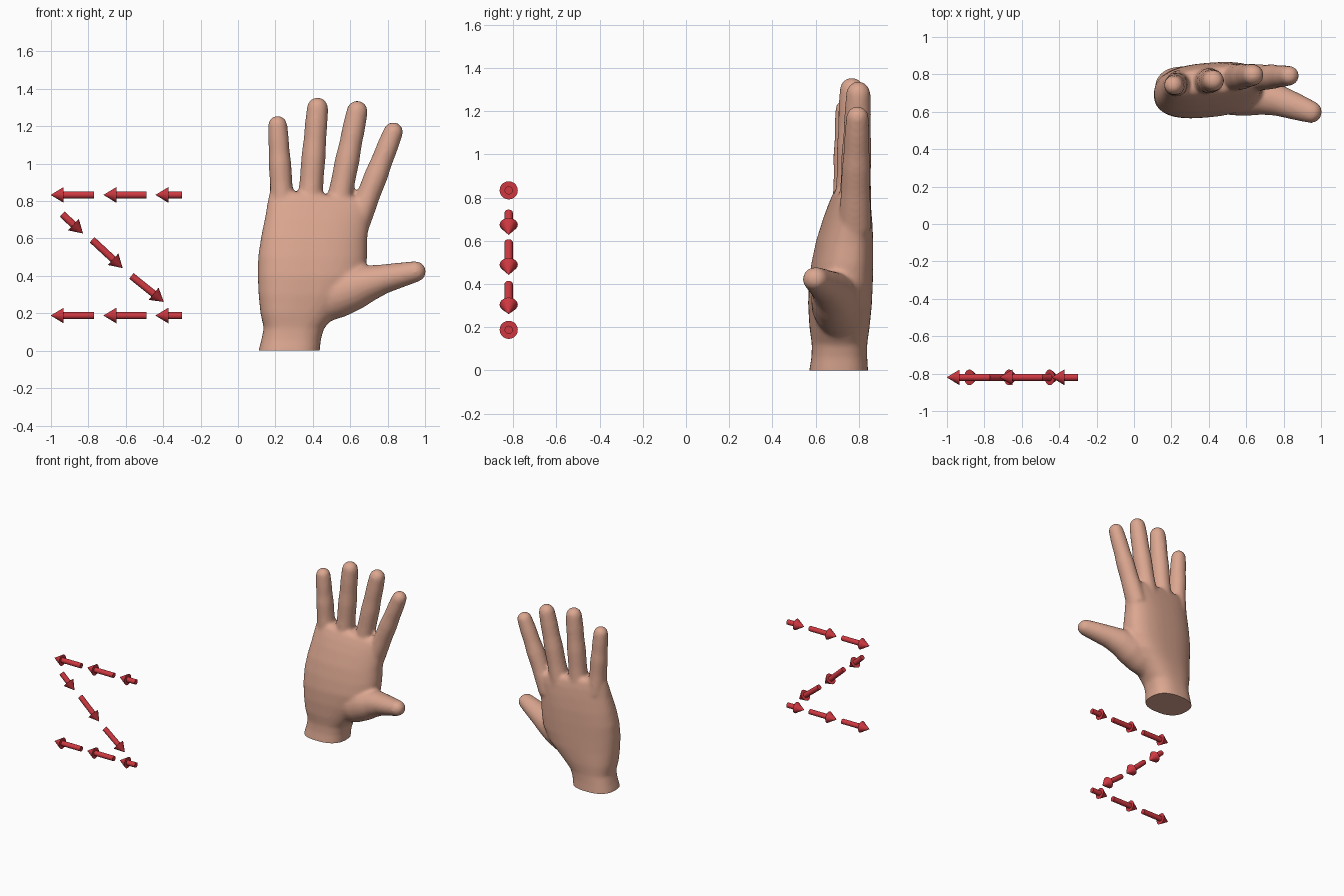
import bpy, bmesh, math
from mathutils import Vector

if "Cube" in bpy.data.objects:
    bpy.data.objects.remove(bpy.data.objects["Cube"])


def material(name, rgb):
    m = bpy.data.materials.new(name)
    m.diffuse_color = (*rgb, 1)
    m.use_nodes = True
    m.node_tree.nodes["Principled BSDF"].inputs["Base Color"].default_value = m.diffuse_color
    return m


skin = material("skin", (0.71, 0.385, 0.28))
red = material("arrow red", (0.62, 0.04, 0.052))


def loft(bm, rings):
    """Join rings of points into a closed tube."""
    rows = [[bm.verts.new(p) for p in r] for r in rings]
    n = len(rows[0])
    for a, b in zip(rows, rows[1:]):
        for i in range(n):
            bm.faces.new((a[i], a[(i + 1) % n], b[(i + 1) % n], b[i]))
    bm.faces.new(rows[0][::-1])
    bm.faces.new(rows[-1])


def smooth(obj, degrees):
    bpy.ops.object.select_all(action='DESELECT')
    obj.select_set(True)
    bpy.context.view_layer.objects.active = obj
    bpy.ops.object.shade_smooth_by_angle(angle=math.radians(degrees))


def add_object(name, bm, mat):
    bmesh.ops.recalc_face_normals(bm, faces=bm.faces[:])
    me = bpy.data.meshes.new(name)
    bm.to_mesh(me)
    bm.free()
    me.materials.append(mat)
    obj = bpy.data.objects.new(name, me)
    bpy.context.collection.objects.link(obj)
    return obj


def digit(bm, path, n=20):
    """Rounded finger along (x, y, z, radius across, radius in depth)."""
    pts = [Vector(p[:3]) for p in path]
    rad = [p[3:] for p in path]
    end_dir = (pts[-1] - pts[-2]).normalized()
    tip, (ra, rb) = pts[-1].copy(), rad[-1]
    for deg in (20, 40, 58, 74, 84):
        s, c = math.sin(math.radians(deg)), math.cos(math.radians(deg))
        pts.append(tip + end_dir * ra * s)
        rad.append((ra * c, rb * c))
    rings = []
    for i, p in enumerate(pts):
        d = (pts[min(i + 1, len(pts) - 1)] - pts[max(i - 1, 0)]).normalized()
        across = Vector((0, 1, 0)).cross(d).normalized()
        depth = d.cross(across)
        rings.append([p + across * rad[i][0] * math.cos(2 * math.pi * k / n)
                      + depth * rad[i][1] * math.sin(2 * math.pi * k / n) for k in range(n)])
    loft(bm, rings)


# Palm and wrist: z, x range, y range, sideways tilt, slope of the knuckle line
palm = [
    (-0.06, 0.105, 0.43, 0.565, 0.845, 0, 0),
    (0.00, 0.11, 0.437, 0.57, 0.842, 0, 0),
    (0.06, 0.125, 0.443, 0.58, 0.838, 0, 0),
    (0.12, 0.138, 0.46, 0.582, 0.838, 0.02, 0),
    (0.20, 0.12, 0.53, 0.572, 0.848, 0.06, 0),
    (0.30, 0.11, 0.63, 0.568, 0.856, 0.08, 0),
    (0.40, 0.106, 0.68, 0.57, 0.86, 0.08, 0),
    (0.50, 0.108, 0.69, 0.585, 0.862, 0.08, 0.02),
    (0.60, 0.124, 0.69, 0.607, 0.862, 0.08, 0.04),
    (0.70, 0.146, 0.70, 0.64, 0.857, 0.08, 0.07),
    (0.77, 0.158, 0.715, 0.668, 0.85, 0.08, 0.09),
    (0.815, 0.168, 0.722, 0.69, 0.84, 0.08, 0.1),
    (0.835, 0.19, 0.70, 0.71, 0.825, 0.08, 0.1),
]
bm = bmesh.new()
rings = []
for z, x0, x1, y0, y1, tilt, slope in palm:
    ring = []
    for k in range(40):
        a = 2 * math.pi * k / 40
        c, s = math.cos(a), math.sin(a)
        dx = math.copysign(abs(c) ** 0.8, c) * (x1 - x0) / 2
        dy = math.copysign(abs(s) ** 0.8, s) * (y1 - y0) / 2
        ring.append(((x0 + x1) / 2 + dx, (y0 + y1) / 2 + dy + tilt * dx, z - slope * dx))
    rings.append(ring)
loft(bm, rings)

# Four fingers: base, tip centre, base radius, tip radius
fingers = [
    ((0.240, 0.750, 0.74), (0.212, 0.742, 1.205), 0.066, 0.052),
    ((0.378, 0.765, 0.72), (0.425, 0.767, 1.298), 0.069, 0.057),
    ((0.520, 0.780, 0.70), (0.637, 0.797, 1.280), 0.070, 0.057),
    ((0.630, 0.780, 0.66), (0.830, 0.793, 1.170), 0.069, 0.053),
]
for base, tip, r0, r1 in fingers:
    base, tip = Vector(base), Vector(tip)
    path = []
    for t, bulge in ((0, 0), (0.2, 0), (0.35, -0.001), (0.55, 0.003), (0.7, 0), (0.85, 0.002), (1, 0)):
        r = r0 + (r1 - r0) * t + bulge
        path.append((*base.lerp(tip, t), r, r * (1.12 - 0.12 * t)))
    digit(bm, path)

# Thumb with its fleshy base
digit(bm, [
    (0.42, 0.70, 0.26, 0.12, 0.10),
    (0.53, 0.695, 0.30, 0.125, 0.115),
    (0.62, 0.69, 0.335, 0.118, 0.112),
    (0.70, 0.68, 0.362, 0.098, 0.098),
    (0.78, 0.658, 0.384, 0.079, 0.083),
    (0.87, 0.626, 0.405, 0.067, 0.072),
    (0.948, 0.598, 0.423, 0.057, 0.060),
])
hand = add_object("hand", bm, skin)

# Blend palm and digits into one skin
m = hand.modifiers.new("blend", 'REMESH')
m.mode, m.voxel_size = 'VOXEL', 0.012
m = hand.modifiers.new("soften", 'SMOOTH')
m.factor, m.iterations = 0.5, 8
bpy.context.view_layer.update()
dg = bpy.context.evaluated_depsgraph_get()
bm = bmesh.new()
bm.from_mesh(bpy.data.meshes.new_from_object(hand.evaluated_get(dg)))
hand.modifiers.clear()

# Flat cut at the wrist
cut = bmesh.ops.bisect_plane(bm, geom=bm.verts[:] + bm.edges[:] + bm.faces[:],
                             plane_co=(0, 0, 0), plane_no=(0, 0, 1), clear_inner=True)
edges = [e for e in cut["geom_cut"] if isinstance(e, bmesh.types.BMEdge)]
bmesh.ops.holes_fill(bm, edges=edges, sides=0)
for f in bm.faces:
    f.material_index = 0
bm.to_mesh(hand.data)
bm.free()
smooth(hand, 50)


def arrow(name, start, end, n=20):
    """Round shaft with a conical head, lying in the plane y = -0.82."""
    a, b = Vector((start[0], -0.82, start[1])), Vector((end[0], -0.82, end[1]))
    d = (b - a).normalized()
    u, v = Vector((0, 1, 0)), Vector((0, 1, 0)).cross(d)
    neck = b - d * 0.068
    rings = []
    for p, r in ((a, 0.019), (neck, 0.019), (neck, 0.042), (b, 0.001)):
        rings.append([p + (u * math.cos(2 * math.pi * k / n) + v * math.sin(2 * math.pi * k / n)) * r
                      for k in range(n)])
    abm = bmesh.new()
    loft(abm, rings)
    smooth(add_object(name, abm, red), 35)


# Two rows of arrows pointing left
for row, z in (("upper", 0.833), ("lower", 0.188)):
    for i, (x0, x1) in enumerate(((-0.30, -0.44), (-0.49, -0.718), (-0.77, -1.0))):
        arrow(f"{row}_arrow_{i + 1}", (x0, z), (x1, z))

# Diagonal arrows joining the rows
for i, (s, e) in enumerate((((-0.94, 0.73), (-0.83, 0.628)),
                            ((-0.78, 0.593), (-0.618, 0.443)),
                            ((-0.57, 0.40), (-0.398, 0.262)))):
    arrow(f"diagonal_arrow_{i + 1}", s, e)
